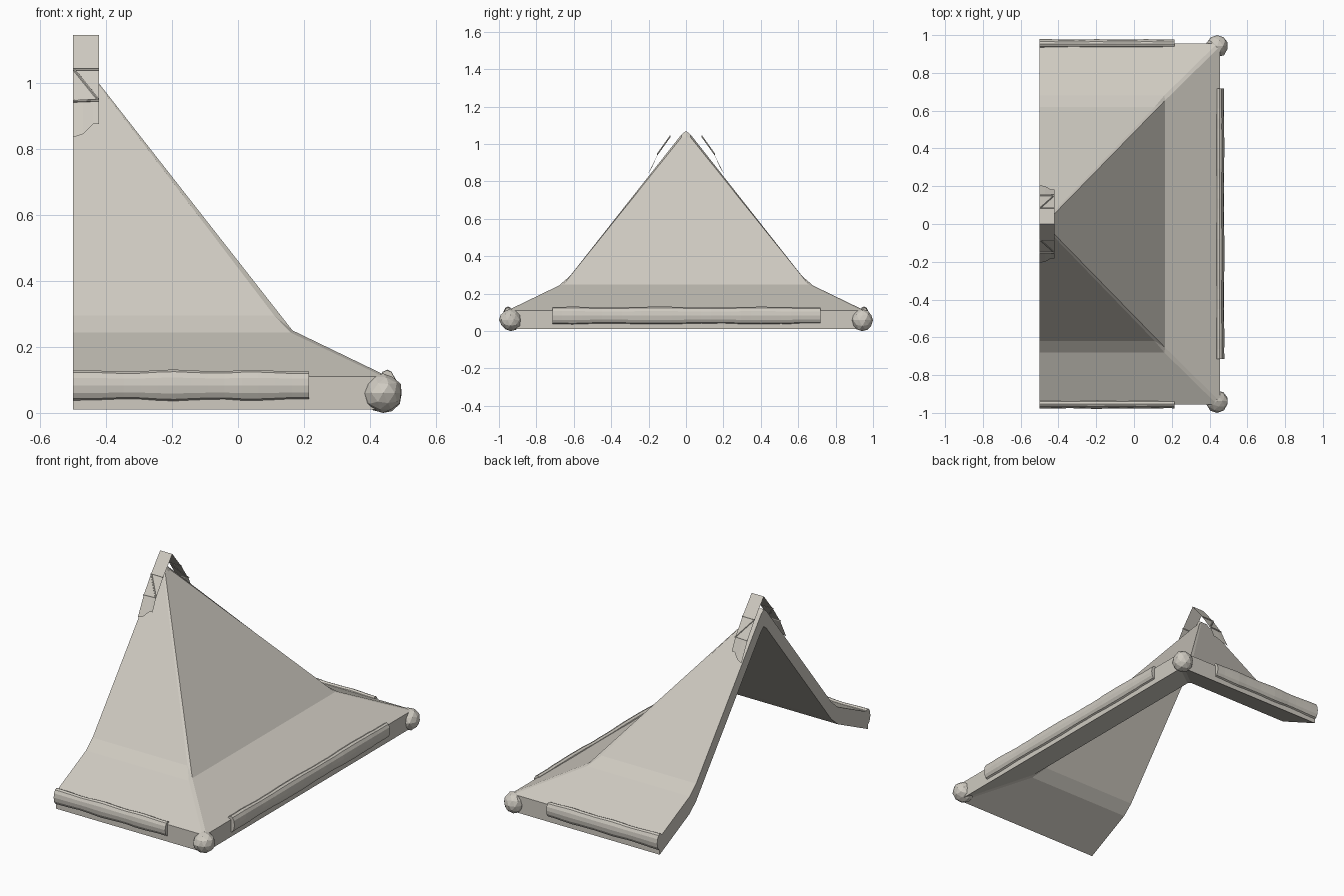
import bpy, bmesh, math, random
from mathutils import Vector, Matrix

if "Cube" in bpy.data.objects:
    bpy.data.objects.remove(bpy.data.objects["Cube"])

random.seed(4)
stone = bpy.data.materials.new("pale warm grey")
stone.diffuse_color = (0.62, 0.59, 0.53, 1)
stone.use_nodes = True
stone.node_tree.nodes["Principled BSDF"].inputs["Base Color"].default_value = stone.diffuse_color


def finish(name, bm, normals=True):
    if normals:
        bmesh.ops.recalc_face_normals(bm, faces=bm.faces)
    me = bpy.data.meshes.new(name)
    bm.to_mesh(me)
    bm.free()
    me.materials.append(stone)
    ob = bpy.data.objects.new(name, me)
    bpy.context.collection.objects.link(ob)
    return ob


# Hipped roof end: flared side slopes, flared end slope and chamfered hips
side_edge = [(0.44, 0.955, 0.11), (0.16, 0.68, 0.243), (0.11, 0.62, 0.295), (-0.465, 0.025, 1.05)]
end_edge = [(0.455, 0.94, 0.11), (0.165, 0.655, 0.25), (-0.45, 0.025, 1.035)]
bm = bmesh.new()


def face(*pts):
    bm.faces.new([bm.verts.new(p) for p in pts])


for s in (-1, 1):
    side = [(x, y * s, z) for x, y, z in side_edge]
    end = [(x, y * s, z) for x, y, z in end_edge]
    ridge = (-0.465, 0, 1.07)
    open_end = [(-0.5, y, z) for x, y, z in side]
    for i in range(3):
        face(open_end[i], side[i], side[i + 1], open_end[i + 1])
    face(open_end[3], side[3], ridge, (-0.5, 0, 1.07))
    # hip chamfer strip
    face(side[0], end[0], end[1], side[1])
    face(side[1], end[1], side[2])
    face(side[2], end[1], end[2], side[3])
    face(side[3], end[2], (-0.45, 0, 1.035), ridge)
    # half of the end slope
    mid = [(x, 0, z) for x, y, z in end]
    for i in range(2):
        face(end[i], mid[i], mid[i + 1], end[i + 1])
bmesh.ops.remove_doubles(bm, verts=bm.verts, dist=0.001)
bmesh.ops.recalc_face_normals(bm, faces=bm.faces)
# give the shell its vertical thickness
under = bmesh.ops.extrude_face_region(bm, geom=bm.faces[:], use_keep_orig=True)
bmesh.ops.translate(bm, vec=(0, 0, -0.1),
                    verts=[v for v in under["geom"] if isinstance(v, bmesh.types.BMVert)])
finish("roof_shell", bm)


# Worn round logs set against the eaves
def eave_log(name, start, end, rings=15, sides=12):
    a, b = Vector(start), Vector(end)
    out = Vector((0, math.copysign(1, a.y), 0)) if a.y == b.y else Vector((1, 0, 0))
    bm = bmesh.new()
    loops = []
    for i in range(rings):
        t = i / (rings - 1)
        wear = 0.96 + 0.05 * math.sin(t * 17 + 1) + random.uniform(-0.03, 0.03)
        c = a.lerp(b, t)
        loops.append([bm.verts.new(c + out * 0.026 * wear * math.cos(k * math.tau / sides)
                                   + Vector((0, 0, 0.047 * wear * math.sin(k * math.tau / sides))))
                      for k in range(sides)])
    for p, q in zip(loops, loops[1:]):
        for k in range(sides):
            j = (k + 1) % sides
            bm.faces.new((p[k], p[j], q[j], q[k]))
    bm.faces.new(loops[0])
    bm.faces.new(loops[-1])
    finish(name, bm)


eave_log("front_eave_log", (-0.5, -0.952, 0.083), (0.215, -0.952, 0.083))
eave_log("back_eave_log", (-0.5, 0.952, 0.083), (0.215, 0.952, 0.083))
eave_log("end_eave_log", (0.452, -0.715, 0.083), (0.452, 0.718, 0.083), rings=28)

# Rough faceted knobs on the eave corners
for name, s in (("front_corner_knob", -1), ("back_corner_knob", 1)):
    bm = bmesh.new()
    bmesh.ops.create_icosphere(bm, subdivisions=2, radius=0.062)
    for v in bm.verts:
        v.co *= random.uniform(0.91, 1.0)
    low = min(v.co.z for v in bm.verts)
    wide = max(v.co.y * s for v in bm.verts)
    bmesh.ops.translate(bm, vec=(0.44, s * (1 - wide), -low), verts=bm.verts)
    finish(name, bm)

# Thin ridge wrap draped over the peak, with a ragged hem
hem = [(-0.5, 0.205, 0.835), (-0.47, 0.2, 0.845), (-0.44, 0.182, 0.875), (-0.422, 0.182, 0.875)]
bm = bmesh.new()
for s in (-1, 1):
    rows = [[(x, y * s, z) for x, _, _ in hem]
            for y, z in ((0, 1.145), (0.083, 1.042), (0.15, 0.945))]
    rows.append([(x, y * s, z) for x, y, z in hem])
    for p, q in zip(rows, rows[1:]):
        for k in range(3):
            quad = [p[k], p[k + 1], q[k + 1], q[k]]
            face(*(quad if s > 0 else quad[::-1]))
bmesh.ops.remove_doubles(bm, verts=bm.verts, dist=0.001)
finish("ridge_wrap", bm)

# Cords binding the wrap: two straight and one diagonal on each slope
bm = bmesh.new()
for s in (-1, 1):
    for (x0, y0, z0), (x1, y1, z1) in (((-0.5, 0.085, 1.042), (-0.422, 0.085, 1.042)),
                                       ((-0.5, 0.152, 0.945), (-0.422, 0.152, 0.948)),
                                       ((-0.495, 0.087, 1.038), (-0.424, 0.15, 0.95))):
        p, q = Vector((x0, y0 * s, z0)), Vector((x1, y1 * s, z1))
        turn = (q - p).to_track_quat('Z', 'Y').to_matrix().to_4x4()
        bmesh.ops.create_cone(bm, cap_ends=True, segments=6, radius1=0.004, radius2=0.004,
                              depth=(q - p).length,
                              matrix=Matrix.Translation((p + q) / 2) @ turn)
finish("ridge_cords", bm)
